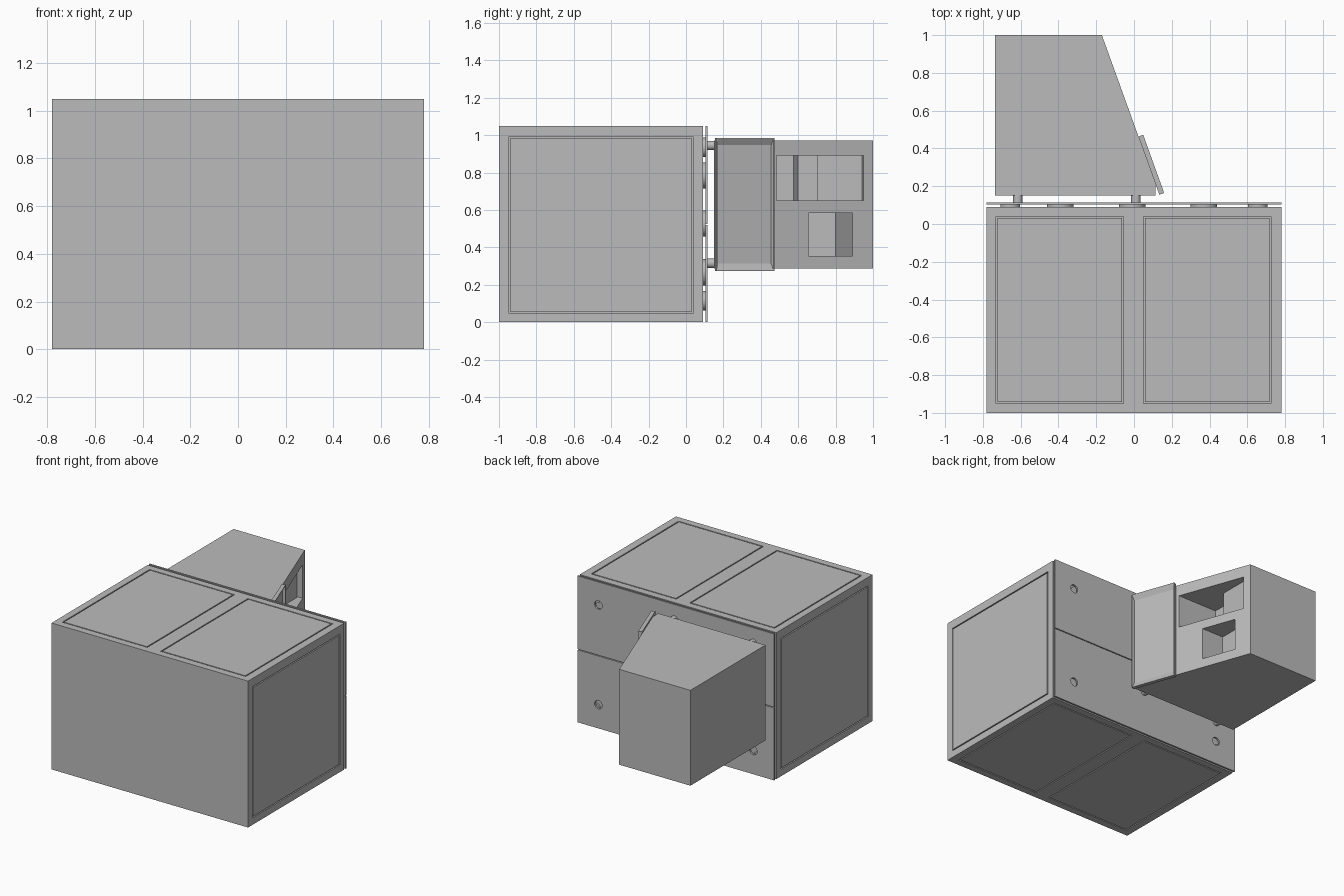
import bpy
import bmesh
from mathutils import Matrix, Vector

old = bpy.data.objects.get("Cube")
if old:
    bpy.data.objects.remove(old, do_unlink=True)

GREY = (0.5, 0.5, 0.5, 1)
grey = bpy.data.materials.new("plain grey")
grey.use_nodes = True
grey.diffuse_color = GREY
grey.node_tree.nodes["Principled BSDF"].inputs["Base Color"].default_value = GREY


def finish(name, bm):
    bmesh.ops.recalc_face_normals(bm, faces=bm.faces)
    mesh = bpy.data.meshes.new(name)
    bm.to_mesh(mesh)
    bm.free()
    mesh.materials.append(grey)
    obj = bpy.data.objects.new(name, mesh)
    bpy.context.collection.objects.link(obj)
    return obj


def box(name, low, high):
    low, high = Vector(low), Vector(high)
    bm = bmesh.new()
    bmesh.ops.create_cube(bm, size=1)
    bmesh.ops.scale(bm, vec=high - low, verts=bm.verts)
    bmesh.ops.translate(bm, vec=(low + high) / 2, verts=bm.verts)
    return finish(name, bm)


def prism(name, outline, z0, z1):
    bm = bmesh.new()
    face = bm.faces.new([bm.verts.new((x, y, z0)) for x, y in outline])
    top = bmesh.ops.extrude_face_region(bm, geom=[face])["geom"]
    bmesh.ops.translate(bm, vec=(0, 0, z1 - z0),
                        verts=[v for v in top if isinstance(v, bmesh.types.BMVert)])
    return finish(name, bm)


def disc(name, x, z, radius, y0, y1):
    """Cylinder lying along y."""
    bm = bmesh.new()
    bmesh.ops.create_cone(bm, cap_ends=True, segments=32, radius1=radius,
                          radius2=radius, depth=y1 - y0)
    bmesh.ops.rotate(bm, matrix=Matrix.Rotation(1.5707963, 3, "X"), verts=bm.verts)
    bmesh.ops.translate(bm, vec=(x, (y0 + y1) / 2, z), verts=bm.verts)
    obj = finish(name, bm)
    smooth(obj)
    return obj


def smooth(obj):
    bpy.ops.object.select_all(action="DESELECT")
    obj.select_set(True)
    bpy.context.view_layer.objects.active = obj
    bpy.ops.object.shade_smooth_by_angle()


def cut(obj, cutter):
    mod = obj.modifiers.new("cut", "BOOLEAN")
    mod.operation = "DIFFERENCE"
    mod.solver = "EXACT"
    mod.object = cutter
    bpy.ops.object.select_all(action="DESELECT")
    bpy.context.view_layer.objects.active = obj
    obj.select_set(True)
    bpy.ops.object.modifier_apply(modifier=mod.name)
    bpy.data.objects.remove(cutter, do_unlink=True)


# Main cabinet with flush panels set in narrow grooves
W, H, FRONT, BACK = 0.78, 1.05, -1.0, 0.09
DEPTH, GAP = 0.015, 0.008
cabinet = box("cabinet", (-W, FRONT, 0), (W, BACK, H))


def panel(name, low, high, axis, at_high):
    """Cut a recess into the cabinet and fill it with a slightly smaller panel."""
    low, high = Vector(low), Vector(high)
    gap = Vector((GAP, GAP, GAP))
    gap[axis] = 0
    outer_low, outer_high = low.copy(), high.copy()
    if at_high:
        outer_high[axis] += 0.05
    else:
        outer_low[axis] -= 0.05
    cut(cabinet, box("recess", outer_low, outer_high))
    box(name, low + gap, high - gap)


Y0, Y1 = -0.95, 0.04
for side, x0, x1 in (("right", -0.73, -0.055), ("left", 0.05, 0.725)):
    panel("top_panel_" + side, (x0, Y0, H - DEPTH), (x1, Y1, H), 2, True)
    panel("bottom_panel_" + side, (x0, Y0, 0), (x1, Y1, DEPTH), 2, False)
panel("side_panel_left", (W - DEPTH, Y0, 0.05), (W, Y1, 0.99), 0, True)
panel("side_panel_right", (-W, Y0, 0.05), (-W + DEPTH, Y1, 0.99), 0, False)

# Two back plates with bolt holes, held off the cabinet by spacers
P0, P1 = 0.103, 0.115
for name, z0, z1, hole_z in (("lower", 0, 0.519, 0.17), ("upper", 0.525, H, 0.885)):
    plate = box("back_plate_" + name, (-W, P0, z0), (W, P1, z1))
    for x in (-0.615, 0.615):
        cut(plate, disc("hole", x, hole_z, 0.03, P0 - 0.01, P1 + 0.01))
for z in (0.115, 0.935):
    for x in (-0.655, 0.655):
        disc("corner_spacer", x, z, 0.052, BACK, P0)
for z in (0.267, 0.527, 0.785):
    for x in (-0.39, -0.01, 0.37):
        disc("spacer", x, z, 0.07, BACK, P0)

# Posts carrying the rear housing
for z in (0.315, 0.945):
    for x in (-0.615, 0.01):
        disc("post", x, z, 0.025, P1, 0.16)


# Rear housing with one slanted side
def slant_x(y):
    return -0.17 + (1 - y) * 0.36


housing = prism("housing", [(-0.735, 0.15), (0.115, 0.15), (0.115, 0.21),
                            (slant_x(1), 1), (-0.735, 1)], 0.288, 0.972)

# Stepped pockets in the slanted side
cut(housing, prism("upper_pocket",
                   [(0.2, 0.485), (-0.30, 0.485), (-0.30, 0.575), (-0.33, 0.6),
                    (-0.33, 0.7), (-0.19, 0.7), (-0.19, 0.94), (-0.2, 0.95),
                    (0.2, 0.95)], 0.65, 0.89))
cut(housing, prism("lower_pocket",
                   [(0.2, 0.655), (-0.22, 0.655), (-0.22, 0.8), (-0.30, 0.89),
                    (0.2, 0.89)], 0.355, 0.585))

# Dished cover lying on the slanted side
bm = bmesh.new()
bmesh.ops.create_cube(bm, size=1)
bmesh.ops.scale(bm, vec=(0.71, 0.327, 0.027), verts=bm.verts)
bmesh.ops.translate(bm, vec=(0, 0, 0.0135), verts=bm.verts)
bm.normal_update()
face = max(bm.faces, key=lambda f: f.normal.z)
bmesh.ops.inset_region(bm, faces=[face], thickness=0.006)
bmesh.ops.inset_region(bm, faces=[face], thickness=0.01, depth=-0.018)
bmesh.ops.scale(bm, vec=(0.92, 1, 1), verts=face.verts)
along = Vector((0.36, -1, 0)).normalized()
up = Vector((0, 0, 1))
turn = Matrix((up, along, up.cross(along))).transposed().to_4x4()
bm.transform(Matrix.Translation((slant_x(0.309), 0.309, 0.63)) @ turn)
finish("cover", bm)
